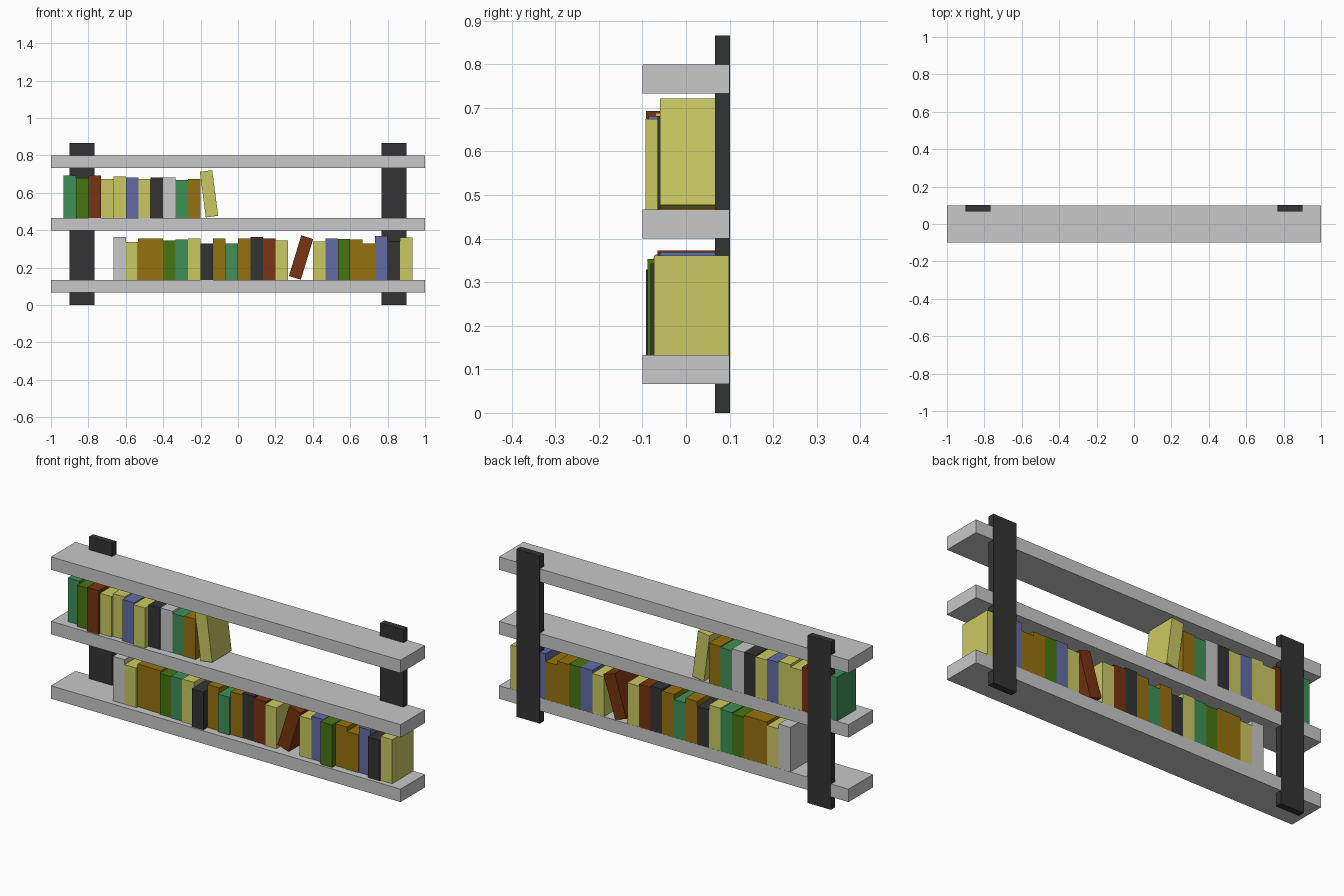
import bpy, bmesh, math
from mathutils import Matrix

if "Cube" in bpy.data.objects:
    bpy.data.objects.remove(bpy.data.objects["Cube"])


def srgb(v):
    v /= 255
    return v / 12.92 if v < 0.04045 else ((v + 0.055) / 1.055) ** 2.4


def material(name, rgb):
    m = bpy.data.materials.new(name)
    m.diffuse_color = (*[srgb(c) for c in rgb], 1)
    m.use_nodes = True
    m.node_tree.nodes["Principled BSDF"].inputs["Base Color"].default_value = m.diffuse_color
    return m


# Palette, keyed by one letter
MATS = {
    'w': material("light_grey", (200, 200, 200)),
    'k': material("charcoal", (52, 52, 52)),
    'y': material("yellow", (202, 202, 98)),
    'r': material("red_brown", (120, 52, 17)),
    'o': material("ochre", (150, 114, 14)),
    'g': material("green", (62, 144, 86)),
    'd': material("dark_green", (70, 118, 16)),
    'b': material("blue", (98, 108, 164)),
}


def box(name, size, loc, key, tilt=0.0):
    """Box of the given size centred at loc, tilted (degrees) about the y axis."""
    bm = bmesh.new()
    bmesh.ops.create_cube(bm, size=1, matrix=Matrix.Diagonal((*size, 1)))
    me = bpy.data.meshes.new(name)
    bm.to_mesh(me)
    bm.free()
    me.materials.append(MATS[key])
    ob = bpy.data.objects.new(name, me)
    ob.location = loc
    ob.rotation_euler.y = math.radians(tilt)
    bpy.context.collection.objects.link(ob)
    return ob


W = 1 / 15          # book thickness, also the shelf thickness
BACK = 0.0992       # back of the books, just inside the posts


def book_row(name, x, z, books):
    """Upright books side by side: (colour, top height, front y)."""
    for i, (key, top, front) in enumerate(books):
        box(f"{name}_{i + 1}", (W, BACK - front, top - z),
            (x + W * (i + 0.5), (BACK + front) / 2, (top + z) / 2), key)


def leaning_book(name, key, x, z, height, front, tilt):
    box(name, (W, BACK - front, height), (x, (BACK + front) / 2, z), key, tilt)


# Shelves
for label, z in (("lower", 0.1), ("middle", 0.4333), ("upper", 0.7667)):
    box(label + "_shelf", (2, 0.2, W), (0, 0, z), 'w')

# Back posts
for label, s in (("left", -1), ("right", 1)):
    box(label + "_post", (0.1333, 0.0338, 0.8667), (s * 0.8333, 0.0836, 0.4333), 'k')

# Lower shelf books
book_row("lower_left_book", -0.6667, 0.1333, [
    ('w', 0.363, -0.070), ('y', 0.338, -0.070), ('o', 0.355, -0.058), ('o', 0.355, -0.060),
    ('d', 0.345, -0.067), ('g', 0.350, -0.070), ('y', 0.355, -0.075), ('k', 0.329, -0.092),
    ('o', 0.355, -0.058), ('g', 0.329, -0.070), ('o', 0.355, -0.060), ('k', 0.364, -0.058),
    ('r', 0.355, -0.060), ('y', 0.345, -0.067)])
leaning_book("lower_leaning_book", 'r', 0.337, 0.254, 0.227, -0.065, 17)
book_row("lower_right_book", 0.4, 0.1333, [
    ('y', 0.339, -0.067), ('b', 0.355, -0.065), ('d', 0.353, -0.088), ('o', 0.350, -0.061),
    ('o', 0.329, -0.064), ('b', 0.369, -0.060), ('k', 0.343, -0.081), ('y', 0.361, -0.073)])

# Middle shelf books
book_row("middle_book", -0.9333, 0.4667, [
    ('g', 0.693, -0.058), ('d', 0.680, -0.077), ('r', 0.693, -0.092), ('y', 0.675, -0.080),
    ('y', 0.688, -0.070), ('b', 0.681, -0.086), ('y', 0.675, -0.093), ('k', 0.681, -0.065),
    ('w', 0.681, -0.060), ('g', 0.670, -0.058), ('o', 0.675, -0.060)])
leaning_book("middle_leaning_book", 'y', -0.155, 0.595, 0.246, -0.06, -7.5)
